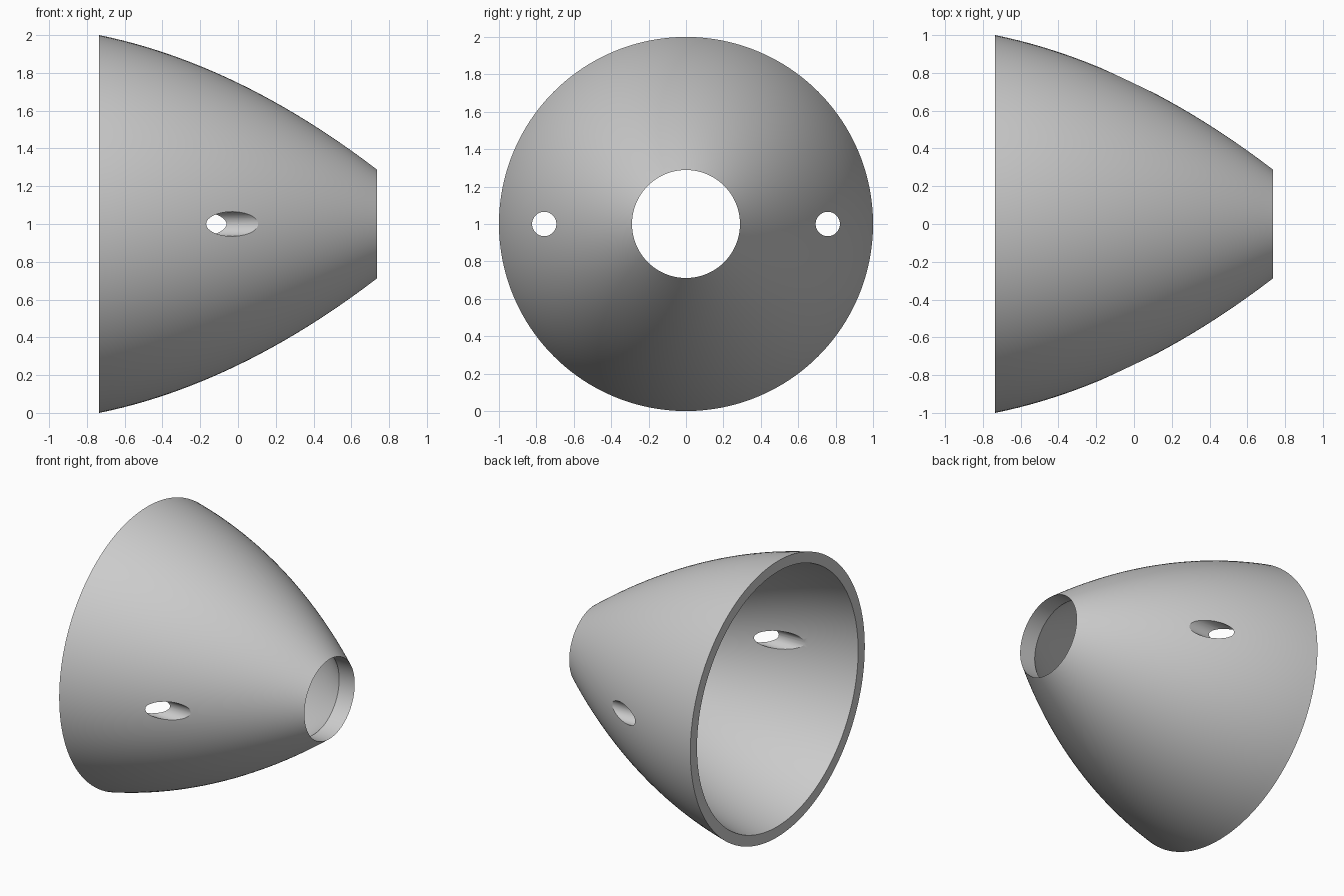
import bpy, bmesh, math
from mathutils import Matrix, Vector

if "Cube" in bpy.data.objects:
    bpy.data.objects.remove(bpy.data.objects["Cube"])

HALF = 0.735      # half the length along x
WALL = 0.075      # wall thickness
BORE_END = 0.61   # where the nose bore meets the inner surface
SEGMENTS = 128
STEPS = 24


def outer_radius(x):
    return 0.747 - 0.484 * x - 0.19 * x * x


def inner_radius(x):
    slope = -0.484 - 0.38 * x
    return outer_radius(x) - WALL * math.sqrt(1 + slope * slope)


def spread(start, end):
    return [start + (end - start) * i / STEPS for i in range(STEPS + 1)]


grey = bpy.data.materials.new("plain grey")
grey.use_nodes = True
colour = (0.6, 0.6, 0.6, 1)
grey.diffuse_color = colour
grey.node_tree.nodes["Principled BSDF"].inputs["Base Color"].default_value = colour


def make_object(name, bm):
    bmesh.ops.recalc_face_normals(bm, faces=bm.faces)
    mesh = bpy.data.meshes.new(name)
    bm.to_mesh(mesh)
    bm.free()
    mesh.materials.append(grey)
    obj = bpy.data.objects.new(name, mesh)
    bpy.context.collection.objects.link(obj)
    return obj


# Curved shell: closed wall section turned about the x axis
profile = [(x, outer_radius(x)) for x in spread(-HALF, HALF)]
inner = [(x, inner_radius(x)) for x in spread(BORE_END, -HALF)]
inner[0] = (BORE_END, outer_radius(HALF))
profile += inner

bm = bmesh.new()
rings = []
for x, r in profile:
    ring = []
    for i in range(SEGMENTS):
        a = math.tau * i / SEGMENTS
        ring.append(bm.verts.new((x, r * math.cos(a), 1 + r * math.sin(a))))
    rings.append(ring)
for k, ring in enumerate(rings):
    following = rings[(k + 1) % len(rings)]
    for i in range(SEGMENTS):
        j = (i + 1) % SEGMENTS
        bm.faces.new((ring[i], ring[j], following[j], following[i]))
shell = make_object("nose_cone_shell", bm)

# Side holes: two bores parallel to the axis
bm = bmesh.new()
for side in (-1, 1):
    place = Matrix.Translation(Vector((-0.05, side * 0.758, 1))) @ Matrix.Rotation(math.pi / 2, 4, 'Y')
    bmesh.ops.create_cone(bm, cap_ends=True, segments=48, radius1=0.065,
                          radius2=0.065, depth=1.0, matrix=place)
cutter = make_object("side_hole_cutter", bm)
cutter.hide_render = True

cut = shell.modifiers.new("side holes", 'BOOLEAN')
cut.operation = 'DIFFERENCE'
cut.solver = 'EXACT'
cut.object = cutter

bpy.ops.object.select_all(action='DESELECT')
shell.select_set(True)
bpy.context.view_layer.objects.active = shell
bpy.ops.object.modifier_apply(modifier=cut.name)
bpy.data.objects.remove(cutter)
bpy.ops.object.shade_smooth_by_angle(angle=math.radians(25))
